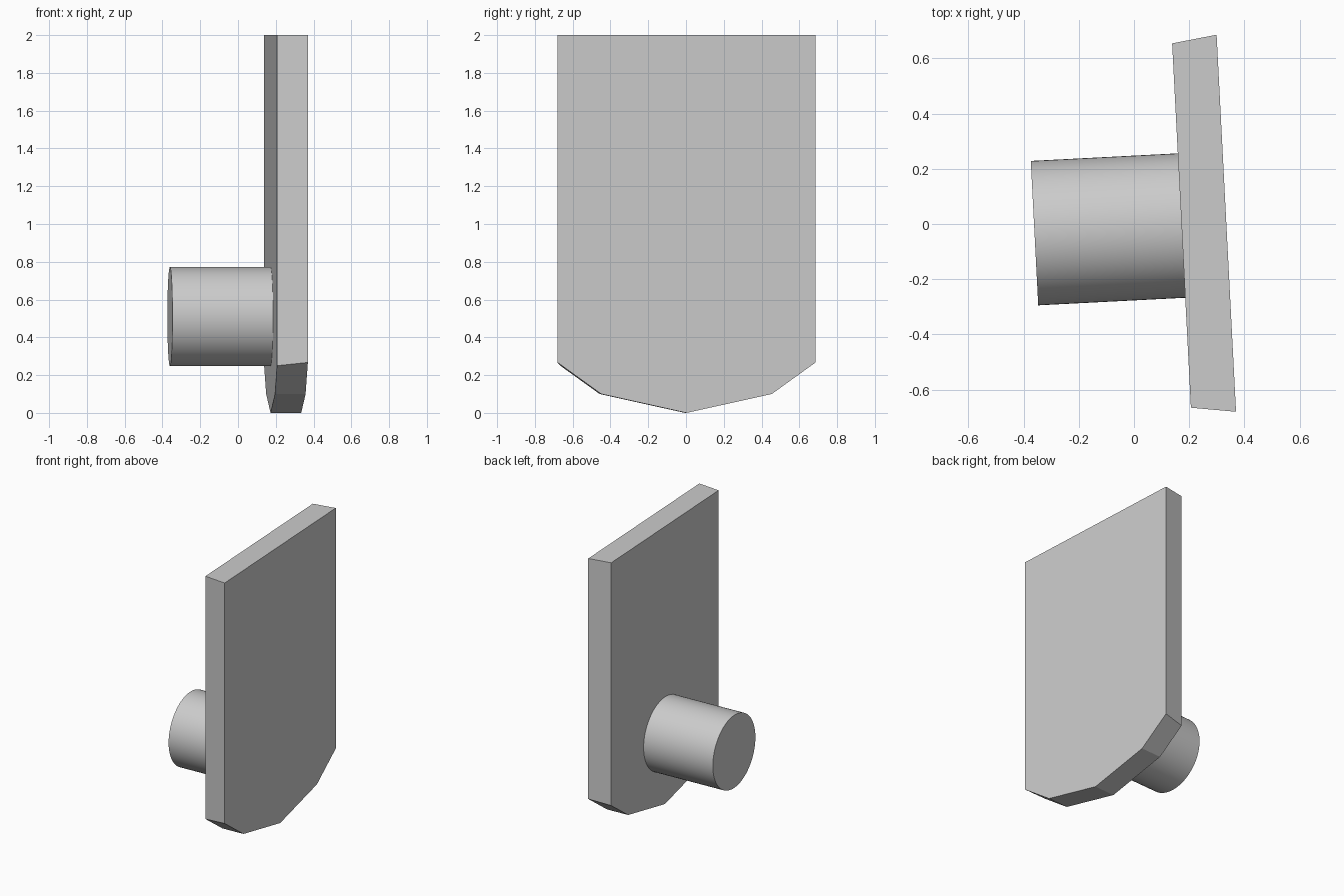
import bpy, bmesh, math
from mathutils import Matrix

cube = bpy.data.objects.get("Cube")
if cube:
    bpy.data.objects.remove(cube, do_unlink=True)

grey = bpy.data.materials.new("light grey")
grey.use_nodes = True
colour = (0.6, 0.6, 0.6, 1)
grey.diffuse_color = colour
grey.node_tree.nodes["Principled BSDF"].inputs["Base Color"].default_value = colour

# Both parts share a slight turn about the vertical axis
TURN = Matrix.Translation((0, -0.0145, 0)) @ Matrix.Rotation(math.radians(2.95), 4, "Z")


def add_object(name, bm):
    bmesh.ops.recalc_face_normals(bm, faces=bm.faces)
    bm.transform(TURN)
    mesh = bpy.data.meshes.new(name)
    bm.to_mesh(mesh)
    bm.free()
    mesh.materials.append(grey)
    obj = bpy.data.objects.new(name, mesh)
    bpy.context.collection.objects.link(obj)
    return obj


def outline(bm, x, half_width, corner_z):
    """Upright panel outline with a faceted, pointed bottom."""
    side = [(half_width, 2), (half_width, corner_z), (0.452, 0.1)]
    points = side + [(0, 0)] + [(-y, z) for y, z in reversed(side)]
    return [bm.verts.new((x, y, z)) for y, z in points]


# Panel, flaring slightly towards its outer face
bm = bmesh.new()
inner = outline(bm, 0.1725, 0.661, 0.25)
outer = outline(bm, 0.335, 0.684, 0.267)
bm.faces.new(inner)
bm.faces.new(outer)
for i in range(len(inner)):
    j = (i + 1) % len(inner)
    bm.faces.new((inner[i], inner[j], outer[j], outer[i]))
add_object("panel", bm)

# Round peg on the inner face
start, end = -0.361, 0.18
bm = bmesh.new()
bmesh.ops.create_cone(
    bm, cap_ends=True, segments=64, radius1=0.262, radius2=0.262, depth=end - start,
    matrix=Matrix.Translation(((start + end) / 2, 0, 0.51)) @ Matrix.Rotation(math.pi / 2, 4, "Y"))
peg = add_object("peg", bm)
bpy.ops.object.select_all(action="DESELECT")
peg.select_set(True)
bpy.context.view_layer.objects.active = peg
bpy.ops.object.shade_smooth_by_angle(angle=math.radians(30))
